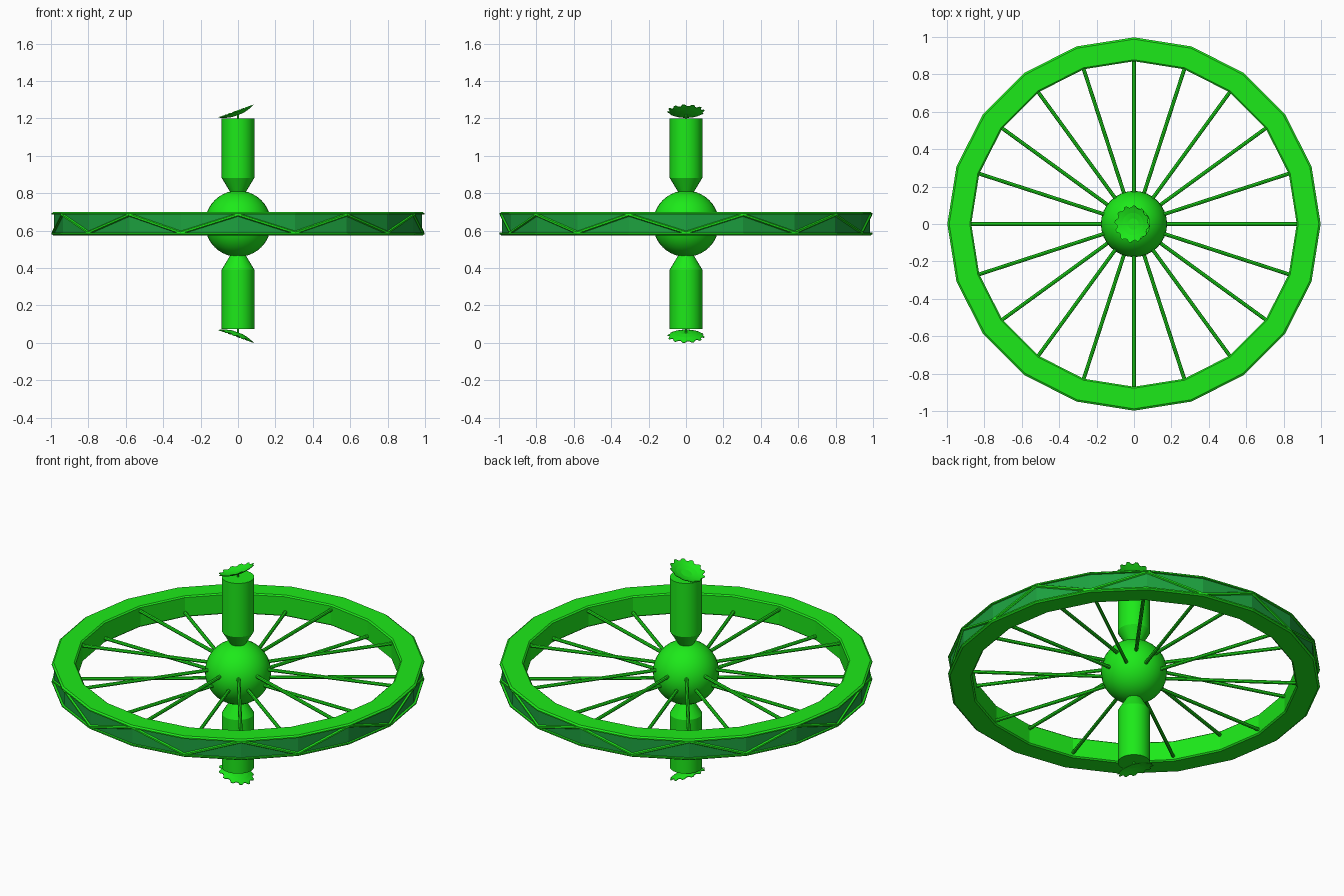
import bpy, bmesh, math
from mathutils import Vector, Matrix

if "Cube" in bpy.data.objects:
    bpy.data.objects.remove(bpy.data.objects["Cube"])

MID = 0.637   # mirror plane height
N = 20        # rim sides and spokes


def material(name, col):
    m = bpy.data.materials.new(name)
    m.diffuse_color = (*col, 1)
    m.use_nodes = True
    m.node_tree.nodes["Principled BSDF"].inputs["Base Color"].default_value = m.diffuse_color
    return m


GREEN = material("bright_green", (0.012, 0.82, 0.01))
PANEL = material("panel_green", (0.012, 0.36, 0.05))


def finish(name, bm, mat, smooth=False):
    bmesh.ops.recalc_face_normals(bm, faces=bm.faces)
    me = bpy.data.meshes.new(name)
    bm.to_mesh(me)
    bm.free()
    me.materials.append(mat)
    ob = bpy.data.objects.new(name, me)
    bpy.context.collection.objects.link(ob)
    if smooth:
        bpy.ops.object.select_all(action='DESELECT')
        ob.select_set(True)
        bpy.context.view_layer.objects.active = ob
        bpy.ops.object.shade_smooth_by_angle(angle=math.radians(30))
    return ob


def lathe(name, profile, n, mat, closed=False, smooth=False):
    """Spin an (r, z) profile round the z axis."""
    bm = bmesh.new()
    rings = [[bm.verts.new((r * math.cos(2 * math.pi * i / n),
                            r * math.sin(2 * math.pi * i / n), z))
              for i in range(n)] for r, z in profile]
    pairs = list(zip(rings, rings[1:]))
    if closed:
        pairs.append((rings[-1], rings[0]))
    else:
        bm.faces.new(rings[0])
        bm.faces.new(rings[-1])
    for a, b in pairs:
        for i in range(n):
            j = (i + 1) % n
            bm.faces.new((a[i], a[j], b[j], b[i]))
    return finish(name, bm, mat, smooth)


def rod(bm, a, b, radius, sides):
    d = b - a
    mat = Matrix.Translation((a + b) / 2) @ d.to_track_quat('Z', 'Y').to_matrix().to_4x4()
    bmesh.ops.create_cone(bm, cap_ends=True, segments=sides, radius1=radius,
                          radius2=radius, depth=d.length, matrix=mat)


def polar(r, i, z):
    a = 2 * math.pi * i / N
    return Vector((r * math.cos(a), r * math.sin(a), z))


# habitat rim: faceted ring with recessed outer face
half = [(0.983, 0.048), (0.998, 0.048), (0.998, 0.055), (0.988, 0.062),
        (0.878, 0.062), (0.87, 0.055)]
profile = [(r, MID + z) for r, z in half] + [(r, MID - z) for r, z in reversed(half)]
lathe("rim", profile, N, GREEN, closed=True)

# dark panel lining the recess
lathe("rim_panel", [(0.98, MID - 0.05), (0.985, MID - 0.05),
                    (0.985, MID + 0.05), (0.98, MID + 0.05)], N, PANEL, closed=True)

# zigzag bracing on the outer face
bm = bmesh.new()
for i in range(N):
    s = 1 if i % 2 else -1
    rod(bm, polar(0.987, i, MID + s * 0.048), polar(0.987, i + 1, MID - s * 0.048), 0.009, 6)
finish("rim_braces", bm, GREEN)

# spokes alternate between an upper and a lower tier
bm = bmesh.new()
for i in range(N):
    z = MID + (0.035 if i % 2 else -0.035)
    rod(bm, polar(0.14, i, z), polar(0.875, i, z), 0.01, 8)
finish("spokes", bm, GREEN, True)

# central hub sphere
bm = bmesh.new()
bmesh.ops.create_uvsphere(bm, u_segments=32, v_segments=20, radius=0.177,
                          matrix=Matrix.Translation((0, 0, MID)))
finish("hub", bm, GREEN, True)


def dish(name, s):
    """Shallow tilted dish with a notched edge."""
    bm = bmesh.new()
    n, teeth = 48, 12
    tilt = Matrix.Translation((-0.01, 0, 0.601)) @ Matrix.Rotation(math.radians(-20), 4, 'Y')

    def shell(off):
        rings = []
        for r in (0.03, 0.06, 0.085, 0.099):
            ring = []
            for i in range(n):
                a = 2 * math.pi * (i + 0.5) / n
                q = 0.088 if r > 0.09 and i % 4 < 2 else r
                p = tilt @ Vector((q * math.cos(a), q * math.sin(a),
                                   -0.024 * (1 - (q / 0.099) ** 2) + off))
                ring.append(bm.verts.new((p.x, p.y, MID + s * p.z)))
            rings.append(ring)
        bm.faces.new(rings[0])
        for a, b in zip(rings, rings[1:]):
            for i in range(n):
                j = (i + 1) % n
                bm.faces.new((a[i], a[j], b[j], b[i]))
        return rings[-1]
    lo, hi = shell(0), shell(0.003)
    for i in range(n):
        j = (i + 1) % n
        bm.faces.new((lo[i], lo[j], hi[j], hi[i]))
    finish(name, bm, GREEN)


# mirrored towers, antenna stems and dishes
for tag, s in (("upper", 1), ("lower", -1)):
    tower = [(0.036, 0.16), (0.087, 0.245), (0.087, 0.562)]
    lathe(tag + "_tower", [(r, MID + s * z) for r, z in tower], 24, GREEN, smooth=True)
    stem = [(0.006, 0.55), (0.006, 0.583)]
    lathe(tag + "_stem", [(r, MID + s * z) for r, z in stem], 8, GREEN)
    dish(tag + "_dish", s)
